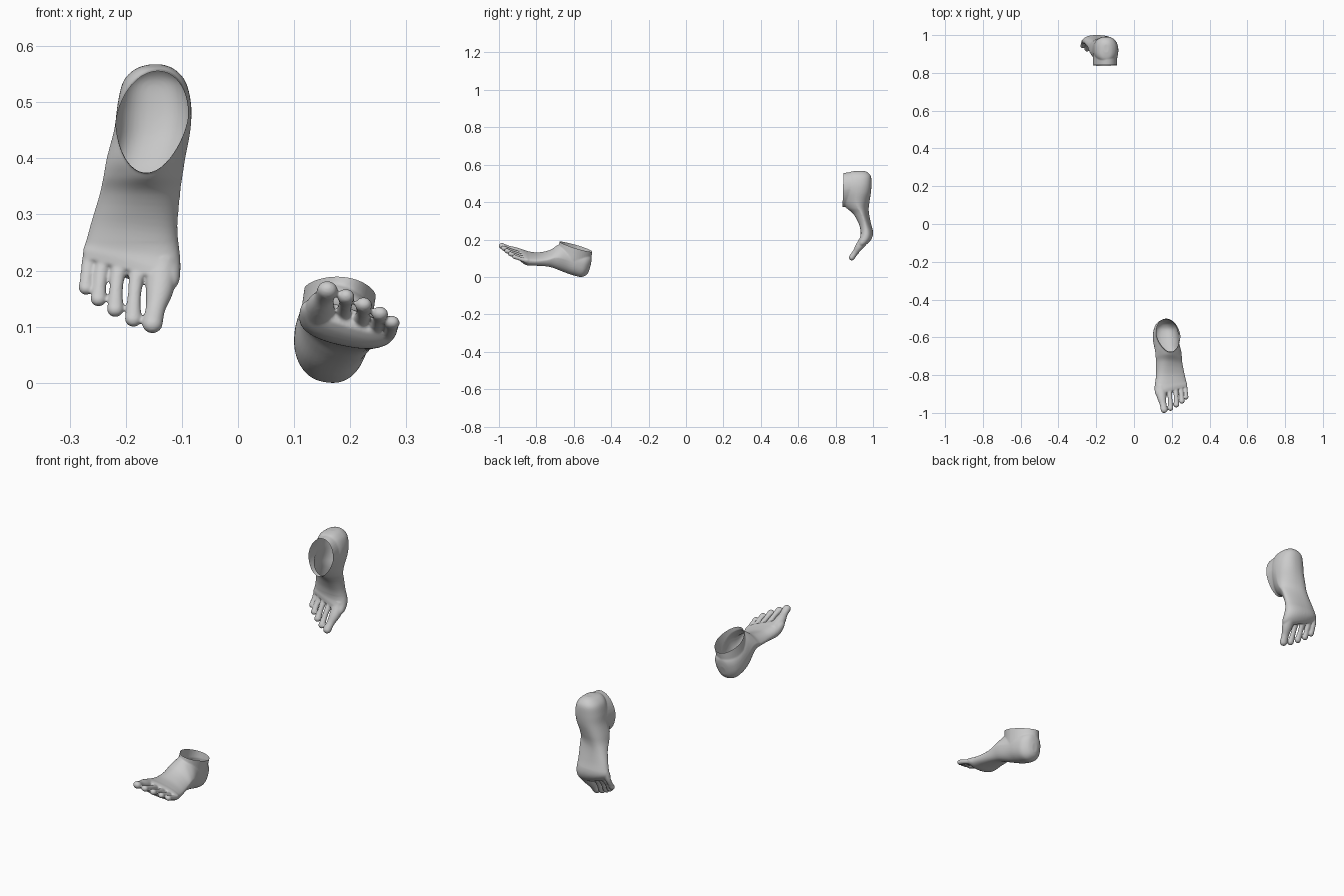
import bpy, bmesh, math
from mathutils import Vector, Matrix

if "Cube" in bpy.data.objects:
    bpy.data.objects.remove(bpy.data.objects["Cube"])

# Local foot space: w = big toe to little toe side, u = heel to toes, h = sole to ankle.
# Foot sections: u, w0, w1, h0, h1, top taper, arch lift, slant toward little toe
BODY = [
    (0.000, .135, .162, .050, .095, 0.0, .000, 0.0),
    (0.008, .115, .185, .030, .130, 0.0, .000, 0.0),
    (0.030, .095, .206, .013, .145, 0.0, .000, 0.0),
    (0.070, .085, .216, .010, .155, 0.0, .000, 0.0),
    (0.115, .086, .222, .010, .165, .10, .004, 0.0),
    (0.165, .095, .235, .011, .172, .35, .014, 0.0),
    (0.198, .100, .241, .012, .155, .45, .020, 0.0),
    (0.230, .104, .248, .012, .116, .35, .018, 0.0),
    (0.285, .109, .262, .007, .083, .15, .008, 0.1),
    (0.335, .104, .273, .000, .072, .05, .000, 0.2),
    (0.365, .106, .278, .006, .066, 0.0, .000, 0.35),
    (0.384, .116, .276, .018, .056, 0.0, .000, 0.4),
]
# Ankle rings: h, u centre, u half, w half
ANKLE = [(.050, .090, .080, .058), (.090, .096, .090, .064),
         (.130, .099, .091, .064), (.165, .103, .091, .064), (.200, .106, .091, .064)]
# Toes: (u, w, h, radius) along each one
TOES = [
    [(.355, .137, .036, .031), (.41, .141, .036, .025), (.45, .148, .035, .018), (.484, .154, .034, .0185)],
    [(.350, .178, .040, .018), (.40, .184, .040, .013), (.44, .187, .036, .0125), (.472, .188, .032, .0155)],
    [(.340, .210, .038, .018), (.39, .217, .037, .013), (.42, .219, .034, .0125), (.450, .220, .031, .0152)],
    [(.330, .236, .034, .017), (.37, .245, .034, .013), (.40, .248, .032, .012), (.426, .250, .029, .0145)],
    [(.320, .257, .030, .016), (.35, .267, .030, .013), (.38, .271, .029, .012), (.400, .272, .027, .0138)],
]


def resample(rows, n):
    """Smooth in-between rows by Catmull-Rom."""
    out = []
    for i in range(len(rows) - 1):
        p = [rows[max(0, min(len(rows) - 1, i + k))] for k in (-1, 0, 1, 2)]
        for s in range(n):
            t = s / n
            out.append([0.5 * (2 * b + (c - a) * t + (2 * a - 5 * b + 4 * c - d) * t * t
                               + (3 * b - a - 3 * c + d) * t ** 3) for a, b, c, d in zip(*p)])
    return out + [list(rows[-1])]


def loft(bm, rings):
    vs = [[bm.verts.new(p) for p in r] for r in rings]
    n = len(vs[0])
    faces = [bm.faces.new(vs[0]), bm.faces.new(vs[-1])]
    for a, b in zip(vs, vs[1:]):
        for i in range(n):
            j = (i + 1) % n
            faces.append(bm.faces.new((a[i], a[j], b[j], b[i])))
    bmesh.ops.recalc_face_normals(bm, faces=faces)


def body_ring(row, n=40):
    u, w0, w1, h0, h1, taper, arch, slant = row
    pts = []
    for i in range(n):
        a = 2 * math.pi * i / n
        c, s = math.cos(a), math.sin(a)
        c = math.copysign(abs(c) ** 0.85, c)
        s = math.copysign(abs(s) ** 0.85, s)
        w = (w0 + w1) / 2 + (w1 - w0) / 2 * c * (1 - taper * max(0, s))
        h = (h0 + h1) / 2 + (h1 - h0) / 2 * s
        h -= .22 * min(1, u / .25) * (h1 - h0) * max(0, s) * (c + 1) / 2
        h += arch * max(0, -s) * (1 - c) / 2 * 1.6
        pts.append((w, u - slant * (w - .18), h))
    return pts


def ankle_ring(row, n=40):
    h, uc, ur, wr = row
    pts = []
    for i in range(n):
        a = 2 * math.pi * i / n
        du = ur * math.cos(a)
        pts.append((.155 + .12 * du + wr * math.sin(a) * (1 - 1.6 * max(0, du)), uc + du, h))
    return pts


def bend(p, angle, u0=.315, u1=.385):
    """Curl everything past the ball of the foot upward."""
    w, u, h = p
    if u <= u0:
        return Vector((w, u, h))
    k = angle / (u1 - u0)
    t = min(u, u1) - u0
    a = k * t
    rest = max(0, u - u1)
    d = h - .035
    cu = u0 + math.sin(a) / k + rest * math.cos(a)
    ch = .035 + (1 - math.cos(a)) / k + rest * math.sin(a)
    return Vector((w, cu - d * math.sin(a), ch + d * math.cos(a)))


def foot_shape():
    bm = bmesh.new()
    loft(bm, [body_ring(r) for r in resample(BODY, 5)])
    loft(bm, [ankle_ring(r) for r in resample(ANKLE, 3)])
    for toe in TOES:
        for u, w, h, r in resample(toe, 8):
            m = Matrix.Translation((w, u, h)) @ Matrix.Diagonal((r, r, r * .88, 1))
            bmesh.ops.create_icosphere(bm, subdivisions=3, radius=1, matrix=m)
    me = bpy.data.meshes.new("foot_shape")
    bm.to_mesh(me)
    bm.free()
    # fuse the parts into one smooth skin
    ob = bpy.data.objects.new("foot_shape", me)
    bpy.context.collection.objects.link(ob)
    rm = ob.modifiers.new("fuse", 'REMESH')
    rm.mode = 'VOXEL'
    rm.voxel_size = .003
    sm = ob.modifiers.new("soften", 'SMOOTH')
    sm.factor = .5
    sm.iterations = 9
    dg = bpy.context.evaluated_depsgraph_get()
    out = bpy.data.meshes.new_from_object(ob.evaluated_get(dg))
    bpy.data.objects.remove(ob)
    return out


def make_foot(name, shape, curl, mirror, rot, pick, corner):
    bm = bmesh.new()
    bm.from_mesh(shape)
    # open ankle cut
    bmesh.ops.bisect_plane(bm, geom=bm.verts[:] + bm.edges[:] + bm.faces[:],
                           plane_co=(0, .1, .162), plane_no=(0, -.03, 1), clear_outer=True)
    for v in bm.verts:
        w, u, h = bend(v.co, curl)
        v.co = rot @ Vector((-w if mirror else w, -u, h))
    off = Vector([corner[i] - pick(v.co[i] for v in bm.verts) for i in range(3)])
    bmesh.ops.translate(bm, verts=bm.verts[:], vec=off)
    # the y flip reverses winding unless x is mirrored too
    if not mirror:
        bmesh.ops.reverse_faces(bm, faces=bm.faces[:])
    for f in bm.faces:
        f.smooth = True
    me = bpy.data.meshes.new(name)
    bm.to_mesh(me)
    bm.free()
    bpy.context.collection.objects.link(bpy.data.objects.new(name, me))


shape = foot_shape()
R = math.radians
# front foot: heel down, toes raised, rolled slightly outward
make_foot("left_foot", shape, R(9), False,
          Matrix.Rotation(R(-1), 3, 'Z') @ Matrix.Rotation(R(-16), 3, 'X') @ Matrix.Rotation(R(8), 3, 'Y'),
          min, (.10, -1.0, 0))
# rear foot: upright, sole to the back, toes curled
make_foot("right_foot", shape, R(36), True, Matrix.Rotation(R(90), 3, 'X'),
          max, (-.083, 1.0, .567))
